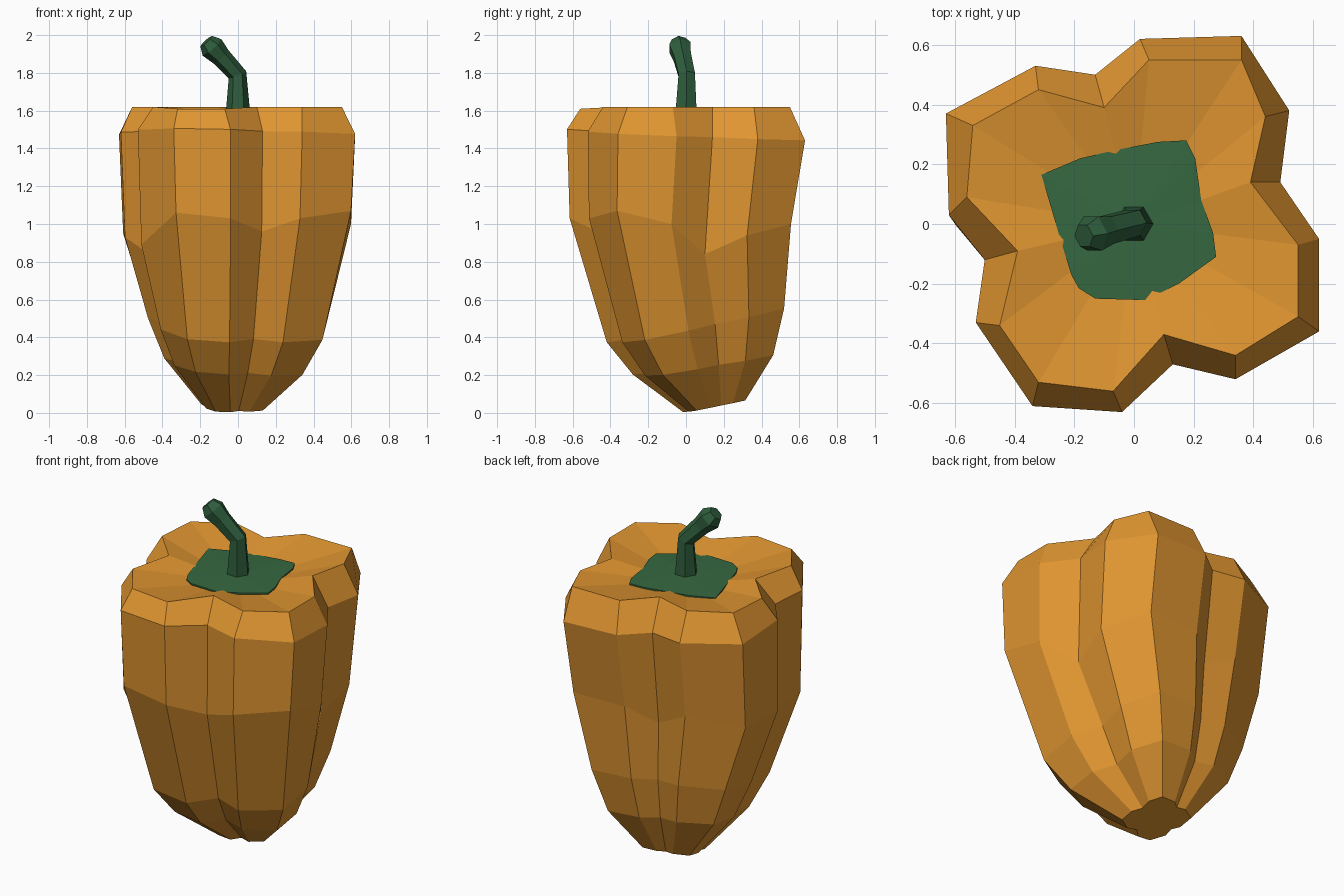
import bpy, bmesh, math
from mathutils import Vector

if "Cube" in bpy.data.objects:
    bpy.data.objects.remove(bpy.data.objects["Cube"])


def material(name, rgb):
    m = bpy.data.materials.new(name)
    m.diffuse_color = (*rgb, 1)
    m.use_nodes = True
    m.node_tree.nodes["Principled BSDF"].inputs["Base Color"].default_value = m.diffuse_color
    return m


ORANGE = material("orange skin", (0.74, 0.30, 0.03))
GREEN = material("leaf green", (0.036, 0.138, 0.052))
STEM = material("stem green", (0.027, 0.108, 0.045))


def build(name, rings, mat, tip=None):
    """Join rings (listed bottom to top); optionally fan the last ring to a centre point."""
    bm = bmesh.new()
    loops = [[bm.verts.new(p) for p in r] for r in rings]
    n = len(loops[0])
    bm.faces.new(loops[0][::-1])
    for a, b in zip(loops, loops[1:]):
        for i in range(n):
            j = (i + 1) % n
            bm.faces.new((a[i], a[j], b[j], b[i]))
    if tip:
        c = bm.verts.new(tip)
        for i in range(n):
            bm.faces.new((loops[-1][i], loops[-1][(i + 1) % n], c))
    else:
        bm.faces.new(loops[-1])
    bmesh.ops.recalc_face_normals(bm, faces=bm.faces)
    me = bpy.data.meshes.new(name)
    bm.to_mesh(me)
    bm.free()
    me.materials.append(mat)
    ob = bpy.data.objects.new(name, me)
    bpy.context.collection.objects.link(ob)
    return ob


# Fruit cross-section: four lobes of three points, each followed by a groove
shoulder = [(.52, .38), (.36, .63), (.02, .62), (-.13, .50),
            (-.33, .53), (-.63, .37), (-.62, .03), (-.50, -.12),
            (-.53, -.33), (-.34, -.61), (-.04, -.63), (.13, -.47),
            (.34, -.52), (.62, -.36), (.62, -.05), (.49, .14)]
rim = [(.44, .36), (.36, .55), (.05, .55), (-.10, .39),
       (-.32, .45), (-.54, .33), (-.56, .09), (-.39, -.09),
       (-.45, -.34), (-.32, -.53), (-.07, -.56), (.10, -.37),
       (.34, -.44), (.55, -.31), (.55, -.07), (.39, .14)]
mid_z = [.94, 1.0, 1.0, .90, 1.0, .95, .93, .85,
         .89, 1.06, 1.03, .96, 1.03, 1.07, 1.0, .84]


def section(scale, dx, dy, z, slope_x, slope_y):
    """Scaled, shifted and tilted copy of the shoulder outline."""
    pts = [(x * scale + dx, y * scale + dy) for x, y in shoulder]
    return [(x, y, z + slope_x * x + slope_y * y) for x, y in pts]


fruit = [
    section(.26, -.03, .15, .005, -.03, .2),
    section(.59, -.025, .09, .245, -.07, .16),
    section(.745, -.015, .05, .459, -.06, .21),
    [(.965 * x, .93 * y - .03, z) for (x, y), z in zip(shoulder, mid_z)],
    section(1, 0, 0, 1.475, -.02, -.04),
    [(x, y, 1.61 if i in (9, 10) else 1.62) for i, (x, y) in enumerate(rim)],
]
build("pepper_body", fruit, ORANGE, tip=(0, 0, 1.53))

# Calyx: thin, nearly flat leaf lying in the dished top
leaf = [(-.31, .165), (-.25, -.04), (-.21, -.17), (-.185, -.215), (-.13, -.25),
        (.04, -.255), (.15, -.20), (.275, -.11), (.265, -.03), (.225, .08),
        (.205, .22), (.175, .28), (.08, .275), (-.05, .25), (-.18, .22)]
build("calyx", [[(x, y, z) for x, y in leaf] for z in (1.575, 1.584)],
      GREEN, tip=(0, 0, 1.592))

# Stem: six-sided bent tube with a swollen end
path = [((0, 0, 1.57), .066, (0, 0, 1)),
        ((-.003, .004, 1.79), .05, (-.4, -.08, 1)),
        ((-.09, -.02, 1.885), .053, (-.8, -.2, .9)),
        ((-.138, -.032, 1.935), .066, (-.8, -.2, .9)),
        ((-.168, -.04, 1.968), .042, (-.8, -.2, .9))]
rings = []
for centre, r, axis in path:
    n = Vector(axis).normalized()
    u = Vector((0, 1, 0)).cross(n).normalized()
    v = n.cross(u)
    rings.append([Vector(centre) + r * (u * math.cos(k * math.pi / 3) + v * math.sin(k * math.pi / 3))
                  for k in range(6)])
build("stem", rings, STEM)
